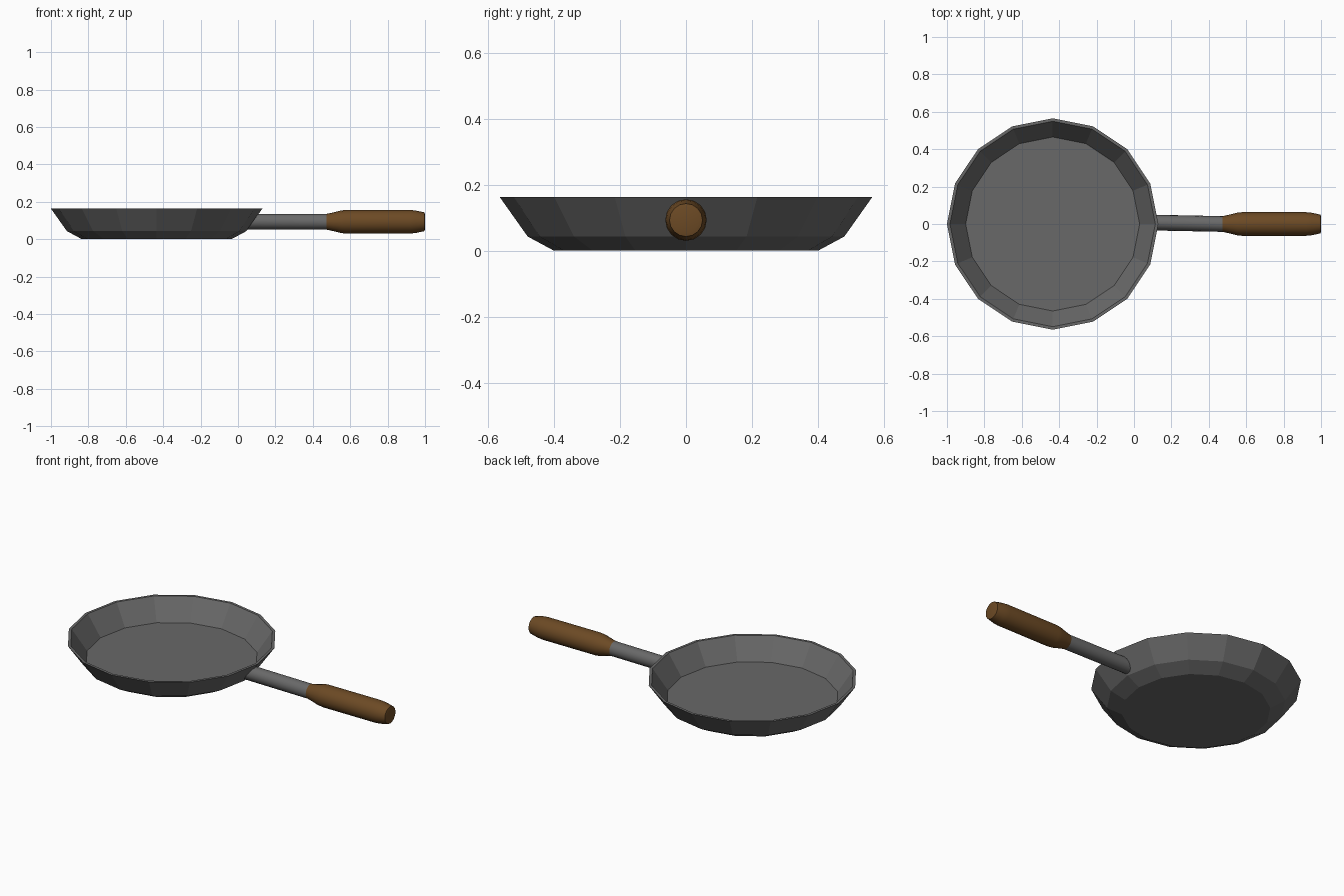
import bpy, bmesh, math
from mathutils import Vector

if "Cube" in bpy.data.objects:
    bpy.data.objects.remove(bpy.data.objects["Cube"])


def material(name, rgb):
    m = bpy.data.materials.new(name)
    m.diffuse_color = (*rgb, 1)
    m.use_nodes = True
    m.node_tree.nodes["Principled BSDF"].inputs["Base Color"].default_value = m.diffuse_color
    return m


def lathe(name, profile, sides, place, mat, closed_caps=True):
    """Sweep (radius, height) rings around an axis; place() maps to world."""
    bm = bmesh.new()
    rings = []
    for r, h in profile:
        ring = []
        for i in range(sides):
            a = 2 * math.pi * i / sides
            ring.append(bm.verts.new(place(r * math.cos(a), r * math.sin(a), h)))
        rings.append(ring)
    for lo, hi in zip(rings, rings[1:]):
        for i in range(sides):
            j = (i + 1) % sides
            bm.faces.new((lo[i], lo[j], hi[j], hi[i]))
    bm.faces.new(rings[0][::-1])
    bm.faces.new(rings[-1])
    bmesh.ops.recalc_face_normals(bm, faces=bm.faces)
    me = bpy.data.meshes.new(name)
    bm.to_mesh(me)
    bm.free()
    me.materials.append(mat)
    ob = bpy.data.objects.new(name, me)
    bpy.context.collection.objects.link(ob)
    return ob


iron = material("dark grey iron", (0.14, 0.14, 0.14))
wood = material("brown wood", (0.15, 0.068, 0.018))
AXIS_Z = 0.093

# Pan body: outside wall up, over the rim, down to the cooking floor
lathe("pan_body",
      [(0.40, 0.0), (0.48, 0.043), (0.565, 0.163), (0.549, 0.163), (0.465, 0.043)],
      16, lambda u, v, h: Vector((u - 0.435, v, h)), iron)


# Metal stem: its inner end is slanted to follow the sloping pan wall
def stem_place(u, v, h):
    slant = 0.71 * u if h < 0.2 else 0
    drift = 0.008 * (0.475 - h) / 0.4
    return Vector((h + slant, v + drift, AXIS_Z + u))


lathe("handle_stem", [(0.042, 0.078), (0.042, 0.48)], 16, stem_place, iron)

# Wooden grip with swollen middle and rounded end
grip = lathe("wooden_grip",
             [(0.042, 0.473), (0.050, 0.51), (0.060, 0.55), (0.063, 0.575),
              (0.063, 0.92), (0.060, 0.95), (0.050, 0.997), (0.039, 1.0)],
             16, lambda u, v, h: Vector((h, v, AXIS_Z + u)), wood)
for ob in (grip, bpy.data.objects["handle_stem"]):
    bpy.context.view_layer.objects.active = ob
    ob.select_set(True)
bpy.ops.object.shade_smooth_by_angle(angle=math.radians(30))
